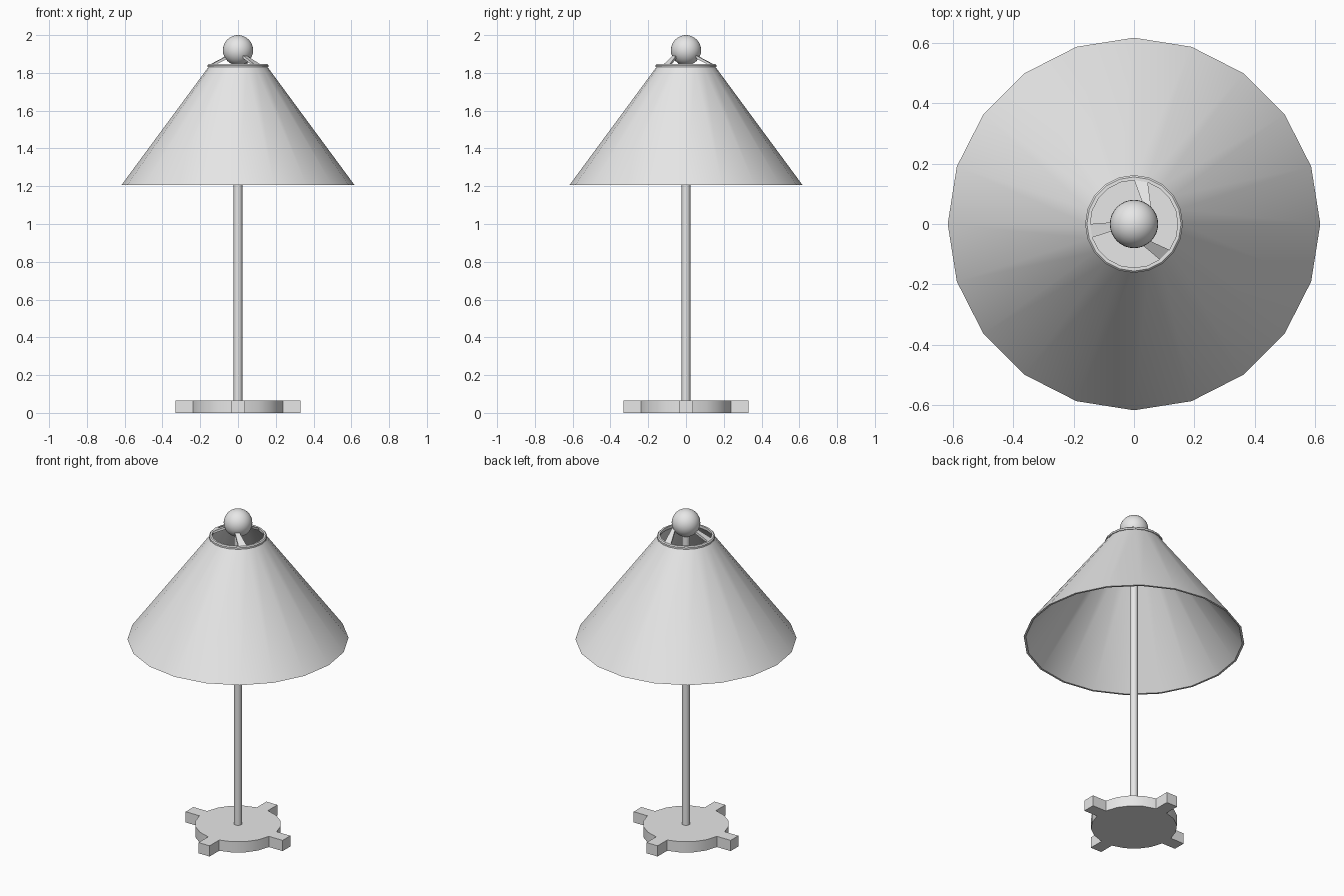
import bpy, bmesh, math
from mathutils import Vector

cube = bpy.data.objects.get("Cube")
if cube:
    bpy.data.objects.remove(cube, do_unlink=True)

SIDES = 20
STEP = math.tau / SIDES

grey = bpy.data.materials.new("plain_grey")
grey.use_nodes = True
grey.diffuse_color = (0.8, 0.8, 0.8, 1)
grey.node_tree.nodes["Principled BSDF"].inputs["Base Color"].default_value = (0.8, 0.8, 0.8, 1)


def finish(name, bm):
    bmesh.ops.recalc_face_normals(bm, faces=bm.faces)
    mesh = bpy.data.meshes.new(name)
    bm.to_mesh(mesh)
    bm.free()
    mesh.materials.append(grey)
    obj = bpy.data.objects.new(name, mesh)
    bpy.context.collection.objects.link(obj)
    bpy.ops.object.select_all(action='DESELECT')
    bpy.context.view_layer.objects.active = obj
    obj.select_set(True)
    bpy.ops.object.shade_smooth_by_angle(angle=math.radians(35))
    return obj


def polar(radius, angle, z):
    return Vector((radius * math.cos(angle), radius * math.sin(angle), z))


def lathe(name, profile):
    """Closed (radius, z) loop turned about the z axis."""
    bm = bmesh.new()
    rings = [[bm.verts.new(polar(r, i * STEP, z)) for r, z in profile]
             for i in range(SIDES)]
    count = len(profile)
    for i in range(SIDES):
        a, b = rings[i], rings[(i + 1) % SIDES]
        for j in range(count):
            k = (j + 1) % count
            bm.faces.new((a[j], b[j], b[k], a[k]))
    return finish(name, bm)


# Base: disc with four of its side faces pulled out into feet
bm = bmesh.new()
height = 0.066
outline = [bm.verts.new(polar(0.24, (i + 0.5) * STEP, 0)) for i in range(SIDES)]
bottom = bm.faces.new(outline)
top = bmesh.ops.extrude_face_region(bm, geom=[bottom])["geom"]
bmesh.ops.translate(bm, vec=(0, 0, height),
                    verts=[v for v in top if isinstance(v, bmesh.types.BMVert)])
bm.normal_update()
for face in list(bm.faces):
    centre = face.calc_center_median()
    if abs(centre.z - height / 2) < 0.01 and min(abs(centre.x), abs(centre.y)) < 0.01:
        outward = Vector((centre.x, centre.y, 0)).normalized()
        foot = bmesh.ops.extrude_discrete_faces(bm, faces=[face])["faces"][0]
        bmesh.ops.translate(bm, vec=outward * (0.33 - 0.237), verts=foot.verts)
finish("base", bm)

# Pole
bm = bmesh.new()
bmesh.ops.create_cone(bm, cap_ends=True, segments=SIDES, radius1=0.0225,
                      radius2=0.0225, depth=1.82)
bmesh.ops.translate(bm, vec=(0, 0, 0.96), verts=bm.verts)
finish("pole", bm)

# Thin conical shade and the collar on its upper rim
lathe("shade", [(0.617, 1.206), (0.157, 1.83), (0.145, 1.83), (0.605, 1.206)])
lathe("shade_collar", [(0.162, 1.83), (0.162, 1.84), (0.156, 1.846),
                       (0.145, 1.846), (0.145, 1.83)])

# Ball finial
bm = bmesh.new()
bmesh.ops.create_uvsphere(bm, u_segments=32, v_segments=16, radius=0.08)
bmesh.ops.translate(bm, vec=(0, 0, 1.92), verts=bm.verts)
finish("finial", bm)

# Three tapered struts from the collar up into the ball
struts = ((4, (0.045, 0.055)), (10, (-0.055, -0.005)), (17, (0.035, -0.06)))
for number, (segment, inner) in enumerate(struts, 1):
    bm = bmesh.new()
    side = polar(0.012, (segment + 0.5) * STEP + math.pi / 2, 0)
    tip = Vector((*inner, 1.885))
    ends = []
    for low, high in ((1.831, 1.845), (-0.008, 0.008)):
        if not ends:
            a, b = (polar(0.147, (segment + s) * STEP, 0) for s in (0, 1))
        else:
            a, b = tip - side, tip + side
        ends.append([bm.verts.new(p + Vector((0, 0, z)))
                     for p, z in ((a, low), (b, low), (b, high), (a, high))])
    for end in ends:
        bm.faces.new(end)
    for j in range(4):
        k = (j + 1) % 4
        bm.faces.new((ends[0][j], ends[0][k], ends[1][k], ends[1][j]))
    finish("strut_%d" % number, bm)
